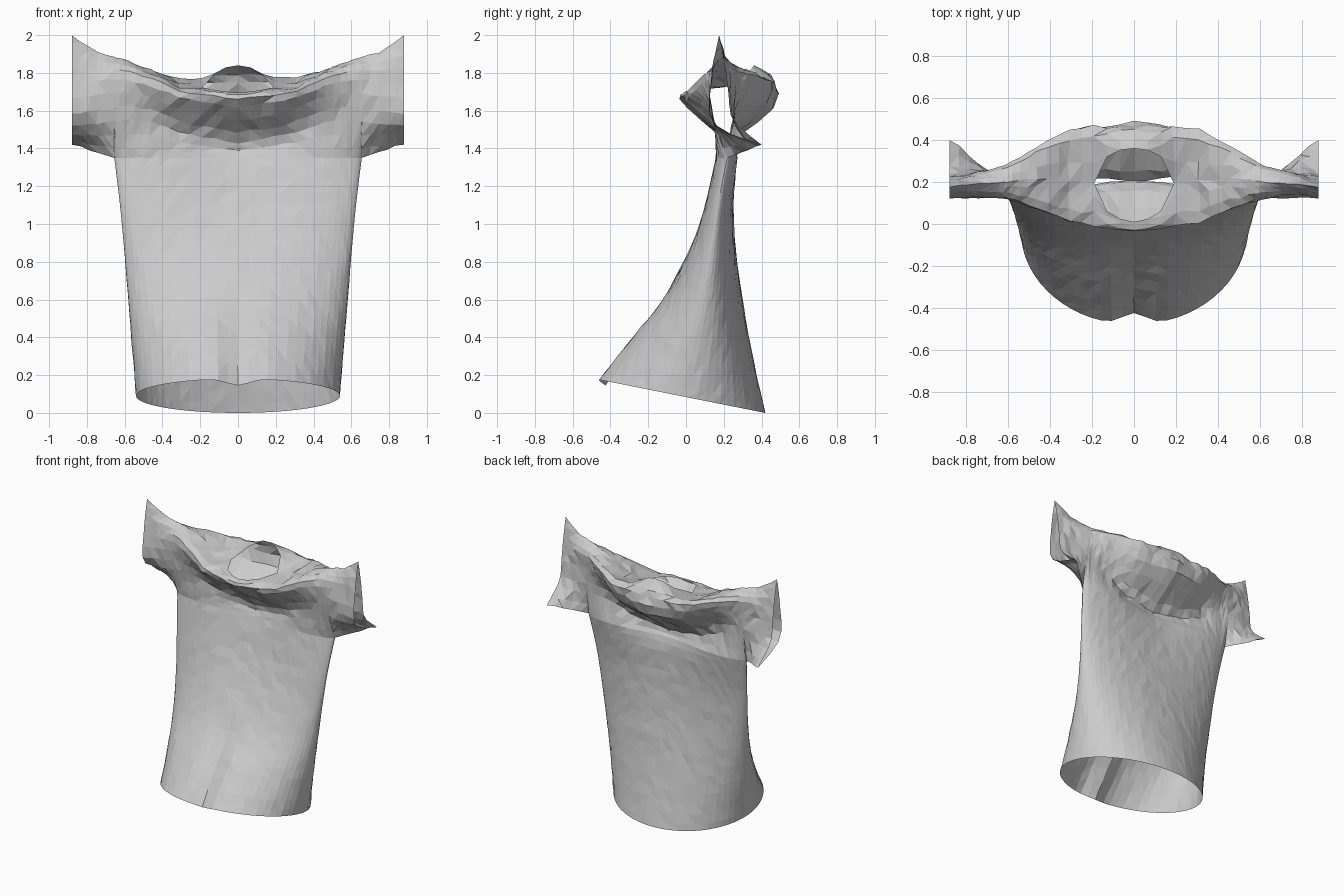
import bpy, bmesh, math, random
from mathutils import Vector

cube = bpy.data.objects.get("Cube")
if cube:
    bpy.data.objects.remove(cube)
random.seed(4)


def spline(points, t):
    """Smooth curve through equally spaced control points, t from 0 to 1."""
    pts = [Vector(p) for p in points]
    last = len(pts) - 1
    i = min(int(t * last), last - 1)
    f = t * last - i
    a, b, c, d = (pts[max(0, min(last, i + k))] for k in (-1, 0, 1, 2))
    return b + (c - a) * f / 2 + (a * 2 - b * 5 + c * 4 - d) * f**2 / 2 + (b * 3 - a - c * 3 + d) * f**3 / 2


# Body levels from hem to armpit: half width, front (y, z), back (y, z)
BODY = [(.54, -.48, .18, .42, 0), (.56, -.29, .41, .36, .27), (.58, -.13, .61, .31, .55),
        (.60, -.01, .85, .275, .82), (.625, .07, 1.1, .27, 1.1), (.655, .125, 1.35, .31, 1.35)]
# Upper sections: x, front valley, front ridge, shoulder line, back ridge, back bulge, back valley as (y, z)
UPPER = [(0, (.195, 1.44), (-.03, 1.65), (.185, 1.71), (.46, 1.77), (.465, 1.62), (.22, 1.42)),
         (.3, (.165, 1.5), (0, 1.69), (.20, 1.73), (.44, 1.77), (.41, 1.63), (.235, 1.47)),
         (.45, (.145, 1.56), (.06, 1.76), (.22, 1.81), (.37, 1.80), (.34, 1.7), (.245, 1.55)),
         (.6, (.14, 1.58), (.12, 1.8), (.20, 1.87), (.28, 1.82), (.27, 1.72), (.25, 1.57)),
         (.75, (.14, 1.55), (.14, 1.8), (.19, 1.91), (.24, 1.83), (.24, 1.7), (.255, 1.55)),
         (.88, (.14, 1.54), (.14, 1.8), (.175, 2.0), (.205, 1.84), (.225, 1.69), (.25, 1.55))]
HALF, LEVELS, ROWS = 32, 20, 10
SHOULDER, CUFF = BODY[-1][0], UPPER[-1][0]


def body_point(angle, t):
    width, yf, zf, yb, zb = spline(BODY, t)
    x = width * math.cos(angle)
    k = (1 - math.sin(angle)) / 2      # zero at the back, one at the front
    y, z = yb + (yf - yb) * k, zb + (zf - zb) * k
    # Front and back sag together under the collar
    pinch = .8 * t**4 * math.exp(-(x / .36) ** 2)
    y += (.205 - y) * pinch
    if k > .5:                          # centre fold at the front hem
        fold = math.exp(-(x / .08) ** 2) * max(0, 1 - 2 * t)
        y += .055 * fold
        z -= .035 * fold
    return Vector((x, y, z))


def upper_section(x):
    """Interpolate the section table at distance x from the centre."""
    x = min(abs(x), CUFF)
    i = max(j for j in range(len(UPPER) - 1) if UPPER[j][0] <= x)
    a, b = UPPER[i], UPPER[i + 1]
    f = (x - a[0]) / (b[0] - a[0])
    return [Vector(p).lerp(Vector(q), f) for p, q in zip(a[1:], b[1:])]


def upper_halves(x, angle):
    """Front and back profiles of one column, each running up to the shoulder line."""
    chest, ridge, top, back_ridge, bulge, blade = upper_section(x)
    if angle is None:                   # sleeve: both halves share the underarm line
        f = (abs(x) - SHOULDER) / (CUFF - SHOULDER)
        low_front = low_back = Vector((.22 + .18 * f, 1.35 + .07 * f))
    else:
        low_front, low_back = body_point(-angle, 1).yz, body_point(angle, 1).yz
    top_front, top_back = top.copy(), top.copy()
    inside = 1 - (x / .19) ** 2
    if inside > .01:                    # neck opening, with a raised back collar
        gap = .175 * math.sqrt(inside)
        top_front += Vector((-gap, -.015 * inside))
        top_back += Vector((gap, .13 * inside))
    return ((low_front, chest, ridge, top_front), (low_back, blade, bulge, back_ridge, top_back))


def skin(bm, grid):
    """Bridge neighbouring rows of points with quads."""
    rows = [[bm.verts.new(p) for p in row] for row in grid]
    for a, b in zip(rows, rows[1:]):
        for i in range(len(a) - 1):
            bm.faces.new((a[i], a[i + 1], b[i + 1], b[i]))


bm = bmesh.new()

# Body tube, open at the hem
skin(bm, [[body_point(math.pi * i / HALF, j / LEVELS) for i in range(2 * HALF + 1)]
          for j in range(LEVELS + 1)])

# Chest, shoulders and sleeves, open at the neck and cuffs
columns = [(SHOULDER * math.cos(math.pi * i / HALF), math.pi * i / HALF) for i in range(HALF + 1)]
steps = [SHOULDER + (CUFF - SHOULDER) * k / 5 for k in range(1, 6)]
columns = [(x, None) for x in reversed(steps)] + columns + [(-x, None) for x in steps]
for side in (0, 1):
    grid = []
    for x, angle in columns:
        half = upper_halves(x, angle)[side]
        curve = [spline(half, r / ROWS) for r in range(ROWS + 1)]
        grid.append([Vector((x, p.x, p.y)) for p in curve])
    skin(bm, grid)

# Weld the panels, then crumple the cloth a little
bmesh.ops.remove_doubles(bm, verts=bm.verts, dist=.002)
reach = {v: min(e.calc_length() for e in v.link_edges) for v in bm.verts}
for v, size in reach.items():
    if not v.is_boundary:
        amount = size * (.15 if v.co.z > 1.4 else .05)
        v.co += Vector([random.uniform(-amount, amount) for _ in range(3)])
bmesh.ops.recalc_face_normals(bm, faces=bm.faces)
bmesh.ops.triangulate(bm, faces=bm.faces)

mesh = bpy.data.meshes.new("shirt")
bm.to_mesh(mesh)
bm.free()
shirt = bpy.data.objects.new("shirt", mesh)
bpy.context.collection.objects.link(shirt)

cloth = bpy.data.materials.new("grey cloth")
cloth.use_nodes = True
grey = (.6, .6, .6, 1)
cloth.diffuse_color = grey
cloth.node_tree.nodes["Principled BSDF"].inputs["Base Color"].default_value = grey
mesh.materials.append(cloth)
